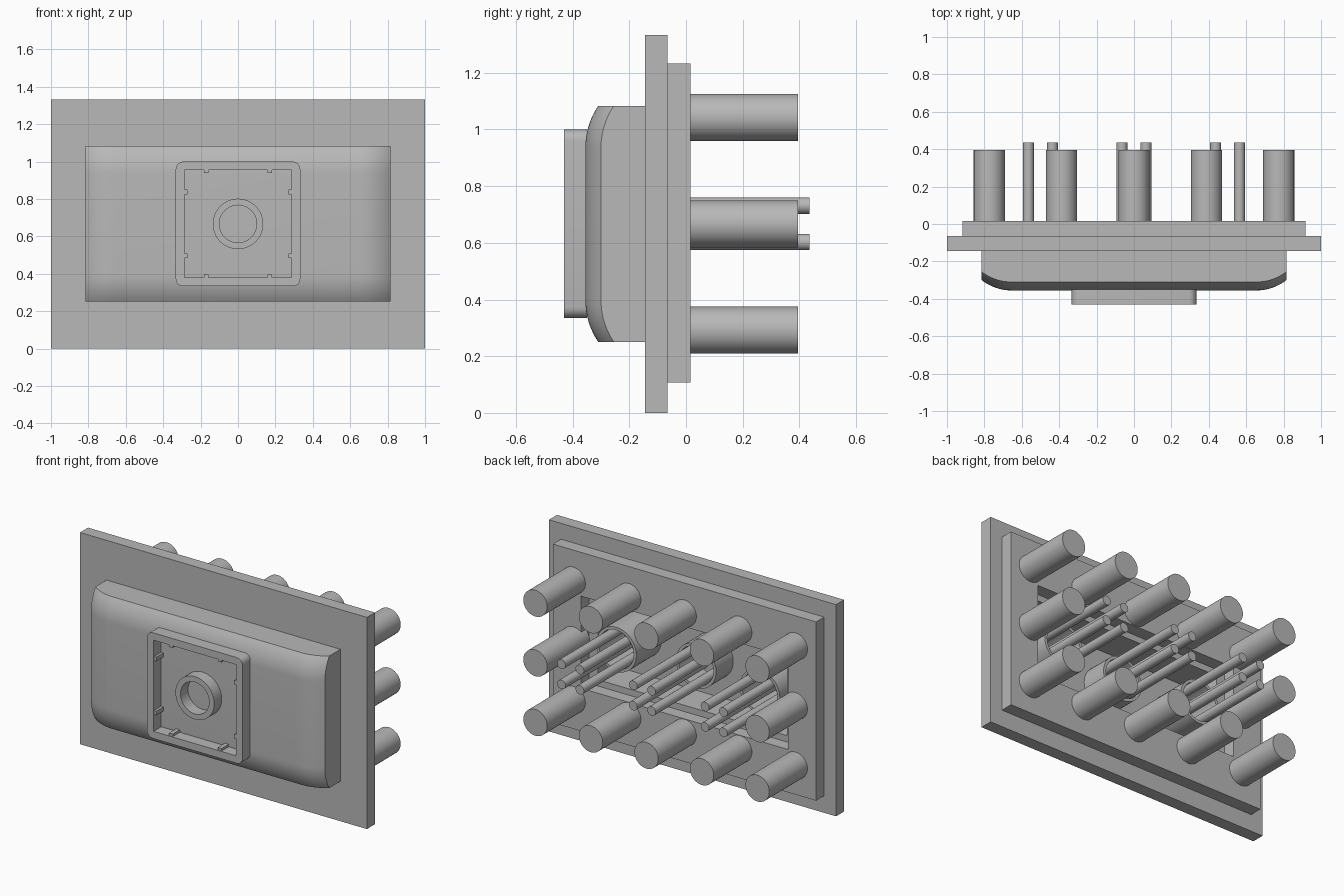
import bpy, bmesh, math
from mathutils import Matrix, Vector

if "Cube" in bpy.data.objects:
    bpy.data.objects.remove(bpy.data.objects["Cube"], do_unlink=True)

MID = 0.667  # height of the centre line

grey = bpy.data.materials.new("plain grey")
grey.use_nodes = True
grey.diffuse_color = (0.48, 0.48, 0.48, 1)
grey.node_tree.nodes["Principled BSDF"].inputs["Base Color"].default_value = grey.diffuse_color


def finish(bm, name, smooth=True):
    bmesh.ops.recalc_face_normals(bm, faces=bm.faces)
    mesh = bpy.data.meshes.new(name)
    bm.to_mesh(mesh)
    bm.free()
    mesh.materials.append(grey)
    obj = bpy.data.objects.new(name, mesh)
    bpy.context.collection.objects.link(obj)
    activate(obj)
    if smooth:
        bpy.ops.object.shade_smooth_by_angle(angle=math.radians(30))
    return obj


def activate(obj):
    bpy.ops.object.select_all(action='DESELECT')
    obj.select_set(True)
    bpy.context.view_layer.objects.active = obj


def block(name, half_x, half_z, y0, y1, x=0, z=MID, corner=0):
    bm = bmesh.new()
    bmesh.ops.create_cube(bm, size=1, matrix=Matrix.Translation((x, (y0 + y1) / 2, z))
                          @ Matrix.Diagonal((2 * half_x, y1 - y0, 2 * half_z, 1)))
    if corner:
        edges = [e for e in bm.edges if abs(e.verts[0].co.y - e.verts[1].co.y) > 0.01]
        bmesh.ops.bevel(bm, geom=edges, offset=corner, segments=6, profile=0.5, affect='EDGES')
    return finish(bm, name, bool(corner))


def rod(name, radius, y0, y1, x, z, sides=32):
    bm = bmesh.new()
    bmesh.ops.create_cone(bm, cap_ends=True, segments=sides, radius1=radius, radius2=radius,
                          depth=y1 - y0, matrix=Matrix.Translation((x, (y0 + y1) / 2, z))
                          @ Matrix.Rotation(math.pi / 2, 4, 'X'))
    return finish(bm, name)


def tube(name, outer, inner, y0, y1, x, z):
    bm = bmesh.new()
    profile = [(outer, y0), (outer, y1), (inner, y1), (inner, y0)]
    verts = [bm.verts.new((x + r, y, z)) for r, y in profile]
    edges = [bm.edges.new((verts[i], verts[i - 1])) for i in range(len(verts))]
    bmesh.ops.spin(bm, geom=verts + edges, cent=(x, 0, z), axis=(0, 1, 0),
                   angle=2 * math.pi, steps=48, use_merge=True)
    bmesh.ops.remove_doubles(bm, verts=bm.verts, dist=0.0005)
    return finish(bm, name)


def cut(obj, cutter):
    mod = obj.modifiers.new("opening", 'BOOLEAN')
    mod.operation, mod.solver, mod.object = 'DIFFERENCE', 'EXACT', cutter
    activate(obj)
    bpy.ops.object.modifier_apply(modifier=mod.name)
    bpy.data.objects.remove(cutter, do_unlink=True)


# Front housing: flat face easing back along an arc toward all four edges
def ease(distance, flat):
    u = max(0.0, abs(distance) - flat)
    return 0.26 - math.sqrt(0.26 ** 2 - u * u)


def stations(half, flat, steps=8):
    side = [flat + (half - flat) * i / steps for i in range(steps + 1)]
    return [-s for s in reversed(side)] + side


bm = bmesh.new()
xs, zs = stations(0.815, 0.655), stations(0.416, 0.27)
rows = [[bm.verts.new((x, -0.355 + ease(x, 0.655) + ease(z, 0.27), MID + z)) for x in xs] for z in zs]
for low, high in zip(rows, rows[1:]):
    for i in range(len(xs) - 1):
        bm.faces.new((low[i], low[i + 1], high[i + 1], high[i]))
rim = [e for e in bm.edges if e.is_boundary]
skirt = [g for g in bmesh.ops.extrude_edge_only(bm, edges=rim)["geom"]]
for v in skirt:
    if isinstance(v, bmesh.types.BMVert):
        v.co.y = -0.145
bmesh.ops.holes_fill(bm, edges=[e for e in bm.edges if e.is_boundary], sides=0)
housing = finish(bm, "front_housing")
cut(housing, block("cutter", 0.66, 0.25, -0.27, 0.1))

# Wall plates with a stepped opening at the back
front_plate = block("front_plate", 1.0, 0.6667, -0.145, -0.065, z=0.6667)
cut(front_plate, block("cutter", 0.66, 0.25, -0.3, 0.1))
back_plate = block("back_plate", 0.917, 0.563, -0.065, 0.015, z=0.67)
cut(back_plate, block("cutter", 0.72, 0.29, -0.3, 0.1))

# Square socket frame with small inner ribs
frame = block("socket_frame", 0.333, 0.333, -0.43, -0.35, corner=0.04)
cut(frame, block("cutter", 0.287, 0.287, -0.5, -0.3))
for side in (-1, 1):
    for offset in (-0.17, 0.17):
        block("frame_rib", 0.013, 0.009, -0.425, -0.35, x=offset, z=MID + side * 0.28)
        block("frame_rib", 0.009, 0.013, -0.425, -0.35, x=side * 0.28, z=MID + offset)
tube("socket_ring", 0.135, 0.10, -0.43, -0.35, 0, MID)

# Thick pegs: full rows above and below, only the ends in the middle
for row, z in enumerate((0.292, MID, 1.043)):
    for column in range(-2, 3):
        if row != 1 or abs(column) == 2:
            rod("back_peg", 0.083, -0.03, 0.395, column * 0.387, z, 48)

# Three clusters of thin posts, each standing in a collar
for x in (-0.5, 0, 0.5):
    tube("post_collar", 0.14, 0.122, -0.28, -0.02 if x else -0.1, x, MID)
    for dx in (-0.064, 0.064):
        for dz in (-0.064, 0.064):
            rod("thin_post", 0.029, -0.28, 0.435, x + dx, MID + dz, 24)
